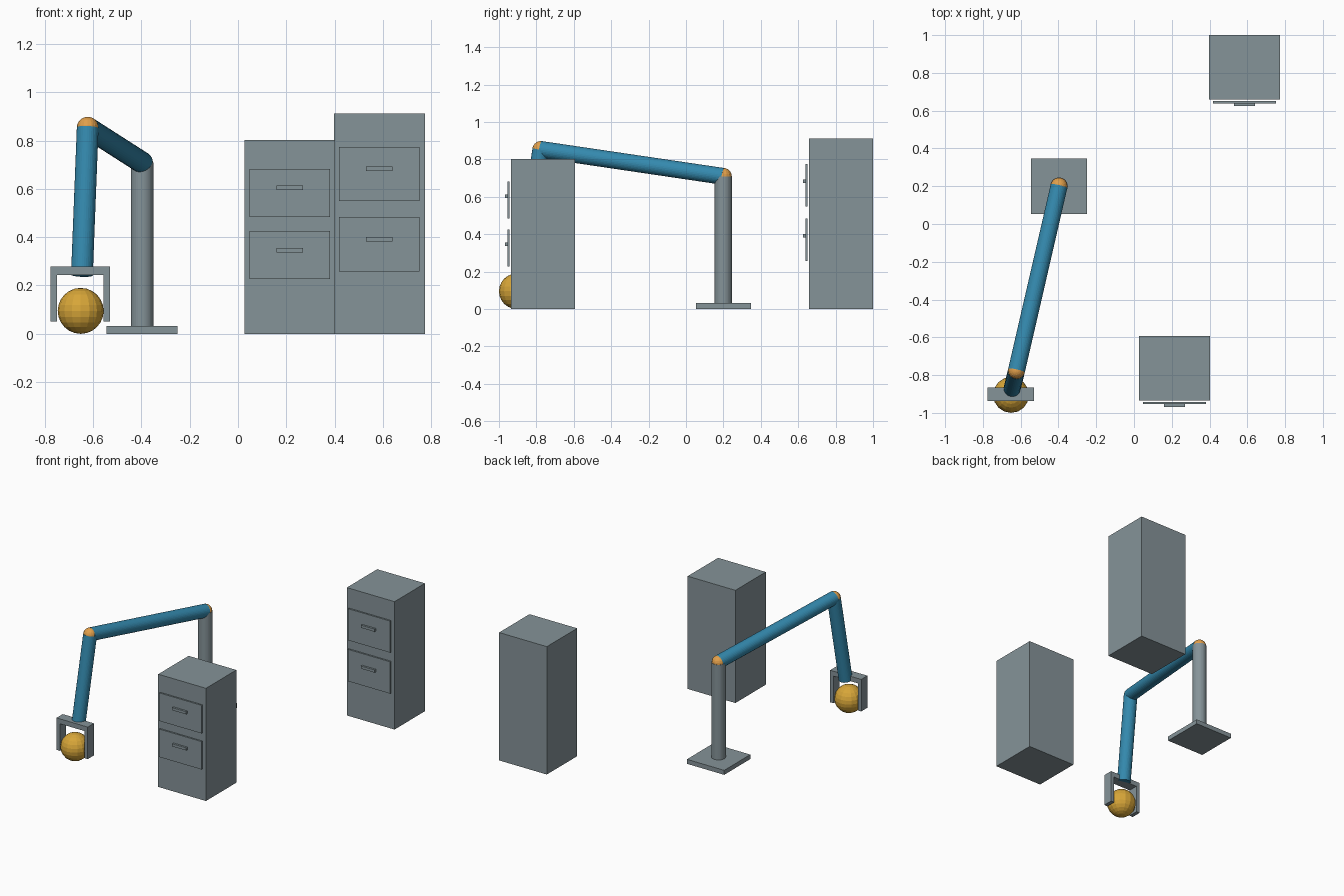
import bpy
from mathutils import Vector

if "Cube" in bpy.data.objects:
    bpy.data.objects.remove(bpy.data.objects["Cube"])


def material(name, rgb):
    m = bpy.data.materials.new(name)
    m.diffuse_color = (*rgb, 1.0)
    m.use_nodes = True
    m.node_tree.nodes["Principled BSDF"].inputs["Base Color"].default_value = m.diffuse_color
    return m


STEEL = material("steel grey", (0.235, 0.292, 0.315))
BLUE = material("arm blue", (0.034, 0.25, 0.42))
ORANGE = material("joint orange", (0.76, 0.35, 0.07))
GOLD = material("ball gold", (0.68, 0.38, 0.04))


def finish(name, mat):
    ob = bpy.context.object
    ob.name = name
    ob.data.name = name
    ob.data.materials.append(mat)
    return ob


def box(name, x, y, z, mat=STEEL):
    """Box from (min, max) pairs on each axis."""
    bpy.ops.mesh.primitive_cube_add(size=1, location=[(a + b) / 2 for a, b in (x, y, z)])
    bpy.context.object.scale = [b - a for a, b in (x, y, z)]
    bpy.ops.object.transform_apply(location=False, rotation=False, scale=True)
    return finish(name, mat)


def rod(name, start, end, radius, mat):
    """Cylinder between two points."""
    a, b = Vector(start), Vector(end)
    d = b - a
    bpy.ops.mesh.primitive_cylinder_add(vertices=32, radius=radius, depth=d.length,
                                        location=(a + b) / 2,
                                        rotation=d.to_track_quat('Z', 'Y').to_euler())
    return finish(name, mat)


def ball(name, centre, radius, mat):
    bpy.ops.mesh.primitive_uv_sphere_add(segments=16, ring_count=12, radius=radius, location=centre)
    return finish(name, mat)


def cabinet(name, cx, front, height, drawers):
    """Body with floating drawer fronts and bar handles facing -y."""
    box(name + "_body", (cx - 0.188, cx + 0.188), (front, front + 0.342), (0, height))
    for i, (low, high) in enumerate(drawers, 1):
        box(f"{name}_drawer_{i}", (cx - 0.167, cx + 0.167),
            (front - 0.019, front - 0.008), (low, high))
        hz = (low + high) / 2 + 0.021
        box(f"{name}_handle_{i}", (cx - 0.055, cx + 0.055),
            (front - 0.033, front - 0.019), (hz - 0.0095, hz + 0.0095))


# Cabinets
cabinet("front_cabinet", 0.214, -0.935, 0.803, [(0.226, 0.425), (0.483, 0.683)])
cabinet("rear_cabinet", 0.585, 0.658, 0.911, [(0.257, 0.484), (0.549, 0.774)])

# Arm stand
shoulder = (-0.397, 0.2, 0.709)
elbow = (-0.622, -0.776, 0.853)
wrist = (-0.646, -0.874, 0.243)
box("base_plate", (-0.544, -0.25), (0.053, 0.347), (0, 0.032))
rod("post", (shoulder[0], shoulder[1], 0.03), shoulder, 0.0465, STEEL)

# Arm links and joints
rod("upper_arm", shoulder, elbow, 0.045, BLUE)
rod("forearm", elbow, wrist, 0.045, BLUE)
ball("shoulder_joint", shoulder, 0.045, ORANGE)
ball("elbow_joint", elbow, 0.045, ORANGE)

# Gripper: cross bar with two fingers
gx, gy = -0.652, (-0.936, -0.866)
box("gripper_bar", (gx - 0.123, gx + 0.123), gy, (0.243, 0.278))
for side, s in (("left", -1), ("right", 1)):
    box(f"{side}_finger", sorted((gx + s * 0.096, gx + s * 0.123)), gy, (0.05, 0.243))

# Held ball
ball("held_ball", (-0.651, -0.905, 0.095), 0.095, GOLD)
